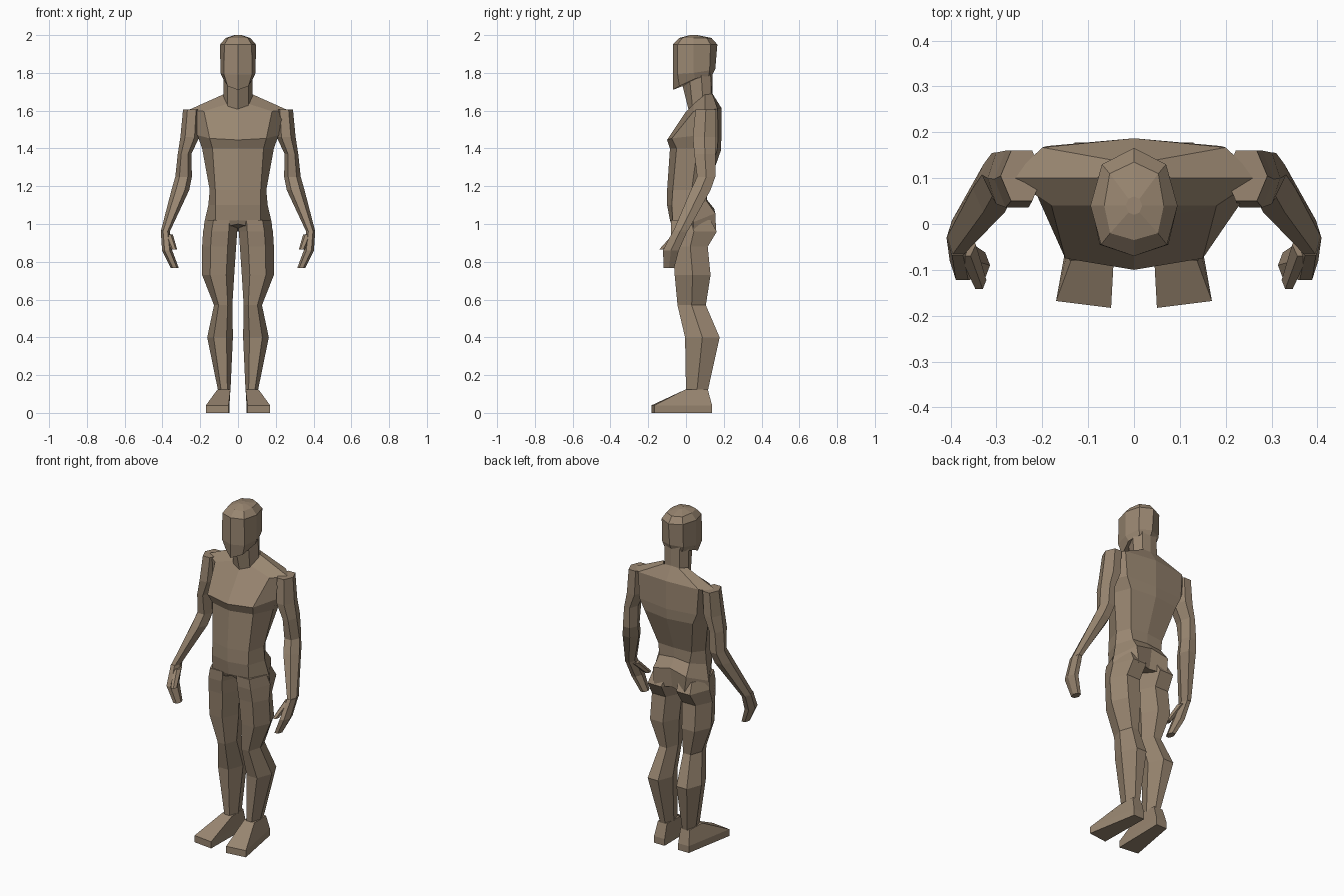
import bpy, bmesh

skin = bpy.data.materials.new("tan_clay")
skin.diffuse_color = (0.32, 0.24, 0.165, 1)


def loft(name, rings):
    """Skin a list of equal-length point rings, closing both ends."""
    bm = bmesh.new()
    loops = [[bm.verts.new(p) for p in r] for r in rings]
    for a, b in zip(loops, loops[1:]):
        n = len(a)
        for i in range(n):
            bm.faces.new((a[i], a[(i + 1) % n], b[(i + 1) % n], b[i]))
    bm.faces.new(loops[0][::-1])
    bm.faces.new(loops[-1])
    bmesh.ops.recalc_face_normals(bm, faces=bm.faces)
    me = bpy.data.meshes.new(name)
    bm.to_mesh(me)
    bm.free()
    me.materials.append(skin)
    ob = bpy.data.objects.new(name, me)
    bpy.context.collection.objects.link(ob)
    return ob


def pair(name, rings):
    """The same limb on both sides."""
    loft("left_" + name, rings)
    loft("right_" + name, [[(-x, y, z) for x, y, z in r] for r in rings])


def body_ring(zf, zs, zb, fc, fx, fy, sx, sy, bx, by, bc):
    """Symmetric eight-sided ring: front centre, front, side, back, back centre."""
    half = [(fx, fy, (zf * 2 + zs) / 3), (sx, sy, zs), (bx, by, (zb * 2 + zs) / 3)]
    return ([(0, fc, zf)] + half + [(0, bc, zb)]
            + [(-x, y, z) for x, y, z in reversed(half)])


def hex_ring(x, y, z, rx, ry):
    """Six-sided limb section, corners at the sides."""
    return [(x + rx * a, y + ry * b, z) for a, b in
            ((1, 0), (0.5, 1), (-0.5, 1), (-1, 0), (-0.5, -1), (0.5, -1))]


# Torso from pelvis to neck base
loft("torso", [body_ring(*r) for r in (
    (1.00, 0.94, 0.96, -.06, .09, -.07, .185, .04, .10, .160, .13),
    (1.02, 1.01, 1.08, -.085, .12, -.07, .178, .04, .11, .155, .15),
    (1.10, 1.10, 1.13, -.10, .12, -.075, .157, .03, .10, .11, .11),
    (1.18, 1.18, 1.19, -.10, .12, -.07, .15, .03, .11, .105, .115),
    (1.40, 1.40, 1.39, -.085, .135, -.05, .19, .06, .16, .165, .185),
    (1.445, 1.47, 1.45, -.10, .15, -.075, .215, .07, .19, .17, .187),
    (1.595, 1.60, 1.615, 0, .18, .04, .27, .10, .20, .167, .187),
    (1.61, 1.685, 1.69, .015, .06, .04, .08, .10, .05, .14, .14))])

# Neck
loft("neck", [body_ring(*r) for r in (
    (1.60, 1.64, 1.65, .015, .055, .035, .077, .09, .05, .135, .14),
    (1.74, 1.80, 1.82, -.02, .055, .02, .075, .08, .05, .13, .14))])

# Head with tilted jaw line and stepped crown
loft("head", [body_ring(*r) for r in (
    (1.71, 1.77, 1.79, -.07, .055, -.035, .08, .05, .06, .12, .14),
    (1.79, 1.80, 1.82, -.07, .075, -.045, .093, .04, .07, .125, .155),
    (1.95, 1.95, 1.95, -.07, .072, -.045, .095, .04, .07, .13, .166),
    (1.985, 1.985, 1.985, -.035, .052, -.02, .065, .04, .053, .11, .135),
    (2.0, 2.0, 2.0, .02, .012, .025, .018, .04, .012, .055, .06))])

# Legs: z, inner x, outer x, front y, back y
legs = ((1.02, .003, .172, -.08, .13), (.96, .004, .185, -.08, .163),
        (.88, .010, .19, -.07, .115), (.73, .02, .19, -.06, .13),
        (.57, .03, .127, -.045, .105), (.40, .027, .163, -.005, .178),
        (.115, .04, .105, 0, .115))
pair("leg", [hex_ring((a + b) / 2, (f + k) / 2, z, (b - a) / 2, (k - f) / 2)
             for z, a, b, f, k in legs])

# Feet: wedge widening to a blunt toe
sole = ((.05, -.183), (.17, -.168), (.115, .138), (.045, .138))
ankle = ((.04, 0), (.108, 0), (.105, .115), (.045, .115))
pair("foot", [[(x, y, z) for x, y in p]
              for z, p in ((0, sole), (.04, sole), (.125, ankle))])

# Arms: shoulder, upper arm, elbow, forearm, wrist
pair("arm", [hex_ring(*r) for r in (
    (.245, .105, 1.605, .046, .055), (.255, .098, 1.46, .05, .062),
    (.283, .10, 1.37, .036, .056), (.288, .107, 1.25, .044, .048),
    (.305, .078, 1.18, .047, .052), (.385, -.03, .96, .024, .038))])

# Hands and forward-pointing thumbs
pair("hand", [hex_ring(*r) for r in (
    (.385, -.03, .965, .024, .038), (.375, -.08, .86, .027, .042),
    (.335, -.09, .768, .021, .028))])
pair("thumb", [hex_ring(*r) for r in (
    (.368, -.045, .945, .023, .025), (.338, -.122, .865, .016, .02))])
